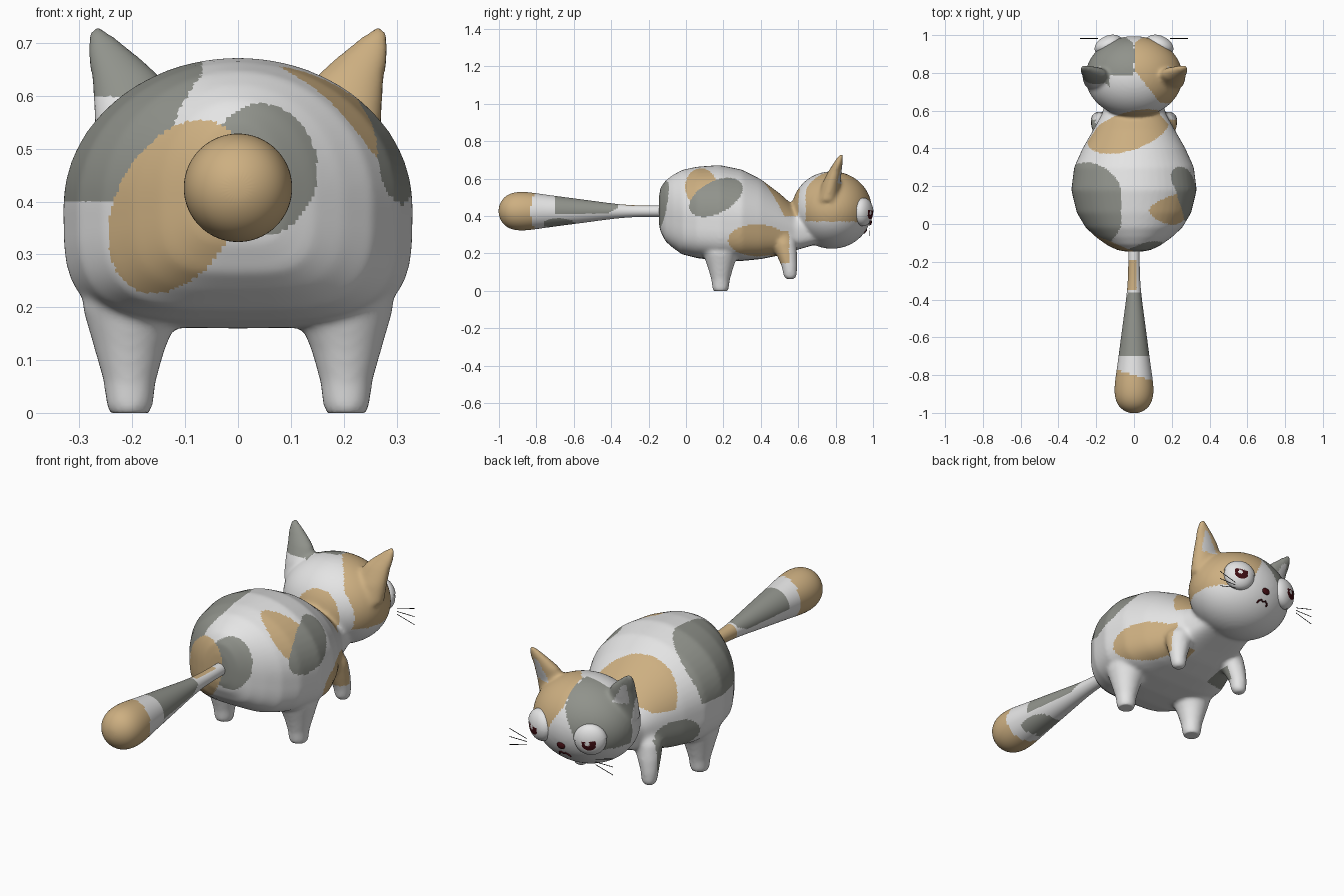
import bpy, bmesh
from math import sin, cos, pi, radians, sqrt
from mathutils import Matrix, Vector

if "Cube" in bpy.data.objects:
    bpy.data.objects.remove(bpy.data.objects["Cube"])


def material(name, rgb):
    m = bpy.data.materials.new(name)
    m.use_nodes = True
    m.diffuse_color = (*rgb, 1)
    bsdf = m.node_tree.nodes["Principled BSDF"]
    bsdf.inputs["Base Color"].default_value = (*rgb, 1)
    bsdf.inputs["Roughness"].default_value = 0.7
    return m


WHITE, ORANGE, GREY, PALE = range(4)
white = material("white fur", (.78, .78, .78))
orange = material("orange fur", (.61, .43, .22))
grey = material("grey fur", (.28, .29, .26))
pale = material("inner ear grey", (.55, .55, .55))
maroon = material("dark red", (.05, .004, .006))
black = material("black", (.01, .01, .01))
FUR = [white, orange, grey, pale]


def loft(bm, rings):
    rows = [[bm.verts.new(p) for p in ring] for ring in rings]
    n = len(rows[0])
    for a, b in zip(rows, rows[1:]):
        for i in range(n):
            bm.faces.new((a[i], a[(i + 1) % n], b[(i + 1) % n], b[i]))
    bm.faces.new(rows[0])
    bm.faces.new(rows[-1])


def angles(n):
    return [2 * pi * i / n for i in range(n)]


def flat_ring(x, y, z, rx, ry):
    return [(x + rx * cos(t), y + ry * sin(t), z) for t in angles(24)]


def make_object(name, bm, mats):
    bmesh.ops.recalc_face_normals(bm, faces=bm.faces)
    me = bpy.data.meshes.new(name)
    bm.to_mesh(me)
    bm.free()
    for m in mats:
        me.materials.append(m)
    for p in me.polygons:
        p.use_smooth = True
    ob = bpy.data.objects.new(name, me)
    bpy.context.collection.objects.link(ob)
    return ob


def bake(ob, rule):
    """Apply the modifiers, then colour the faces by a rule."""
    dg = bpy.context.evaluated_depsgraph_get()
    me = bpy.data.meshes.new_from_object(ob.evaluated_get(dg))
    ob.modifiers.clear()
    ob.data = me
    me.materials.clear()
    for m in FUR:
        me.materials.append(m)
    for v in me.vertices:
        v.co.z = max(v.co.z, 0)
    for p in me.polygons:
        p.use_smooth = True
        p.material_index = rule(p.center, p.normal)


def oval(u, v, cu, cv, ru, rv, tilt=0):
    c, s = cos(radians(tilt)), sin(radians(tilt))
    du, dv = u - cu, v - cv
    return ((du * c + dv * s) / ru) ** 2 + ((dv * c - du * s) / rv) ** 2 < 1


# Trunk: rows of y, half width, bottom, top; boxy below and round above
TRUNK = [(-.145, .05, .36, .5), (-.137, .09, .32, .55), (-.11, .145, .265, .59),
         (-.07, .2, .23, .62), (-.02, .255, .195, .647), (.06, .303, .175, .664),
         (.18, .332, .16, .673), (.3, .317, .16, .648), (.4, .272, .17, .597),
         (.5, .215, .19, .522), (.58, .17, .215, .45), (.7, .14, .25, .42)]


def trunk_ring(y, w, lo, hi):
    zc, ring = lo + .45 * (hi - lo), []
    for t in angles(48):
        c, s = cos(t), sin(t)
        e, h = (1, hi - zc) if s > 0 else (.55, zc - lo)
        ring.append((w * abs(c) ** e * (1 if c > 0 else -1), y,
                     zc + h * abs(s) ** e * (1 if s > 0 else -1)))
    return ring


bm = bmesh.new()
loft(bm, [trunk_ring(*r) for r in TRUNK])

# Head
HEAD, RADII = Vector((0, .78, .432)), Vector((.257, .215, .207))
bmesh.ops.create_uvsphere(bm, u_segments=48, v_segments=32, radius=1,
                          matrix=Matrix.Translation(HEAD) @ Matrix.Diagonal((*RADII, 1)))


def face_y(x, z):
    return HEAD.y + RADII.y * sqrt(1 - (x / RADII.x) ** 2 - ((z - HEAD.z) / RADII.z) ** 2)


# Legs and ears: rows of x, y, z and radii
BACK_LEG = [(.205, .185, -.012, .03), (.205, .185, .01, .044), (.205, .185, .06, .05),
            (.205, .185, .12, .067), (.2, .185, .2, .095), (.18, .185, .3, .1)]
FRONT_LEG = [(.188, .557, .063, .024), (.188, .557, .08, .036), (.187, .553, .13, .042),
             (.175, .54, .19, .055), (.155, .52, .26, .07), (.12, .5, .32, .07)]
EAR = [(.178, .755, .48, .09, .06), (.193, .775, .57, .08, .05), (.214, .797, .64, .065, .036),
       (.243, .814, .685, .044, .024), (.264, .827, .72, .02, .014), (.267, .83, .73, .01, .008)]
for s in (-1, 1):
    for leg in (BACK_LEG, FRONT_LEG):
        loft(bm, [flat_ring(s * x, y, z, r, r) for x, y, z, r in leg])
    loft(bm, [flat_ring(s * x, y, z, rx, ry) for x, y, z, rx, ry in EAR])


# Fur patches of the body
def body_colour(p, n):
    x, y, z = p
    ax = abs(x)
    if z > .575 and y > .74 and n.y > .35 and .175 + (z - .575) * .6 < ax < .255 and z < .68:
        return PALE
    if y > .6 and z > .37:
        blaze = max(0, (.56 - z) * .55) if y > .85 else 0
        ear = ax > .13 and z > .6
        if x > blaze and (ear or (y > .82 - 1.3 * x and y > .64)):
            return ORANGE
        if x < -blaze and (ear or y > .79):
            return GREY
    if z > .4 and oval(x, y, -.03, .49, .225, .1, 18):
        return ORANGE
    if y < .02 and oval(x, z, -.115, .39, .175, .115, 62):
        return ORANGE
    if y < .02 and oval(x, z, .045, .46, .105, .125):
        return GREY
    if x > .08:
        if z > .35 and oval(y, z, .16, .5, .155, .085, 28):
            return GREY
        if oval(y, z, .08, .555, .085, .1):
            return ORANGE
        if oval(y, z, .38, .27, .155, .085) or (.45 < y < .55 and .145 < z < .32):
            return ORANGE
    if x < -.05:
        if z > .4 and oval(x, y, -.25, .09, .2, .235) and x < -.07 - max(0, .6 - z) * .5:
            return GREY
        if x < -.12 and (oval(y, z, .43, .26, .11, .09) or (.48 < y < .55 and .13 < z < .28)):
            return GREY
    return WHITE


body = make_object("body", bm, FUR)
mod = body.modifiers.new("blend", 'REMESH')
mod.mode, mod.voxel_size = 'VOXEL', .009
mod = body.modifiers.new("soften", 'SMOOTH')
mod.factor, mod.iterations = .5, 12
bake(body, body_colour)

# Tail
TAIL = [(-.05, .031), (-.2, .03), (-.3, .032), (-.4, .042), (-.5, .056), (-.62, .072),
        (-.75, .089), (-.85, .105), (-.92, .104), (-.968, .082), (-.994, .045), (-1.002, .015)]
bm = bmesh.new()
loft(bm, [[(r * cos(t), y, .426 + r * sin(t)) for t in angles(24)] for y, r in TAIL])


def tail_colour(p, n):
    x, y, z = p
    if y < -.8 - .3 * x:
        return ORANGE
    if -.7 < y < -.36 and z > .418 - x * .1 + max(0, y + .42) * .5:
        return GREY
    if x > -.04 and oval(y, z, -.68, .36, .085, .028):
        return GREY
    if -.345 < y < -.19 and x < .014 and z > .405:
        return ORANGE
    return WHITE


tail = make_object("tail", bm, FUR)
mod = tail.modifiers.new("round", 'SUBSURF')
mod.levels = mod.render_levels = 3
bake(tail, tail_colour)


# Eyes: flattened balls with half-closed lids
def eye_ball(name, side, scale, lid):
    bm = bmesh.new()
    bmesh.ops.create_uvsphere(bm, u_segments=64, v_segments=48, radius=1,
                              matrix=Matrix.Rotation(pi / 2, 4, 'X'))
    drop = []
    for f in bm.faces:
        c = f.calc_center_median()
        edge = .12 + .12 * c.x * side
        if lid and c.z < edge:
            drop.append(f)
        elif not lid and c.y > 0:
            iris = oval(c.x, c.z, 0, -.06, .45, .45)
            shine = oval(c.x, c.z, .08, -.04, .15, .15)
            f.material_index = 1 if iris and not shine else 0
    bmesh.ops.delete(bm, geom=drop, context='FACES')
    ob = make_object(name, bm, [white, maroon])
    ob.matrix_world = (Matrix.Translation((side * .137, .948, .42))
                       @ Matrix.Rotation(-side * radians(24), 4, 'Z')
                       @ Matrix.Diagonal((.074 * scale, .046 * scale, .074 * scale, 1)))


# Whiskers and mouth: thin round lines
def line(name, paths, radius, mat):
    cu = bpy.data.curves.new(name, 'CURVE')
    cu.dimensions = '3D'
    cu.bevel_depth, cu.bevel_resolution = radius, 1
    cu.use_fill_caps = True
    for pts in paths:
        sp = cu.splines.new('POLY')
        sp.points.add(len(pts) - 1)
        for q, p in zip(sp.points, pts):
            q.co = (*p, 1)
    cu.materials.append(mat)
    ob = bpy.data.objects.new(name, cu)
    bpy.context.collection.objects.link(ob)


for side, word in ((1, "left"), (-1, "right")):
    eye_ball(word + "_eye", side, 1, False)
    eye_ball(word + "_eyelid", side, 1.05, True)
    line(word + "_whiskers", [[(side * .19, .982, .335 + k * .014), (side * .285, .982, .335 + k * .04)]
                              for k in (-1, 0, 1)], .0015, black)

line("mouth", [[(x, face_y(x, z) + .001, z) for x, z in
                ((-.03, .308), (-.024, .32), (-.012, .326), (0, .32),
                 (.012, .326), (.024, .32), (.03, .308))]], .004, maroon)

# Nose
bm = bmesh.new()
bmesh.ops.create_uvsphere(bm, u_segments=24, v_segments=16, radius=1)
nose = make_object("nose", bm, [maroon])
nose.location = (0, face_y(0, .368), .368)
nose.scale = (.022, .009, .017)
